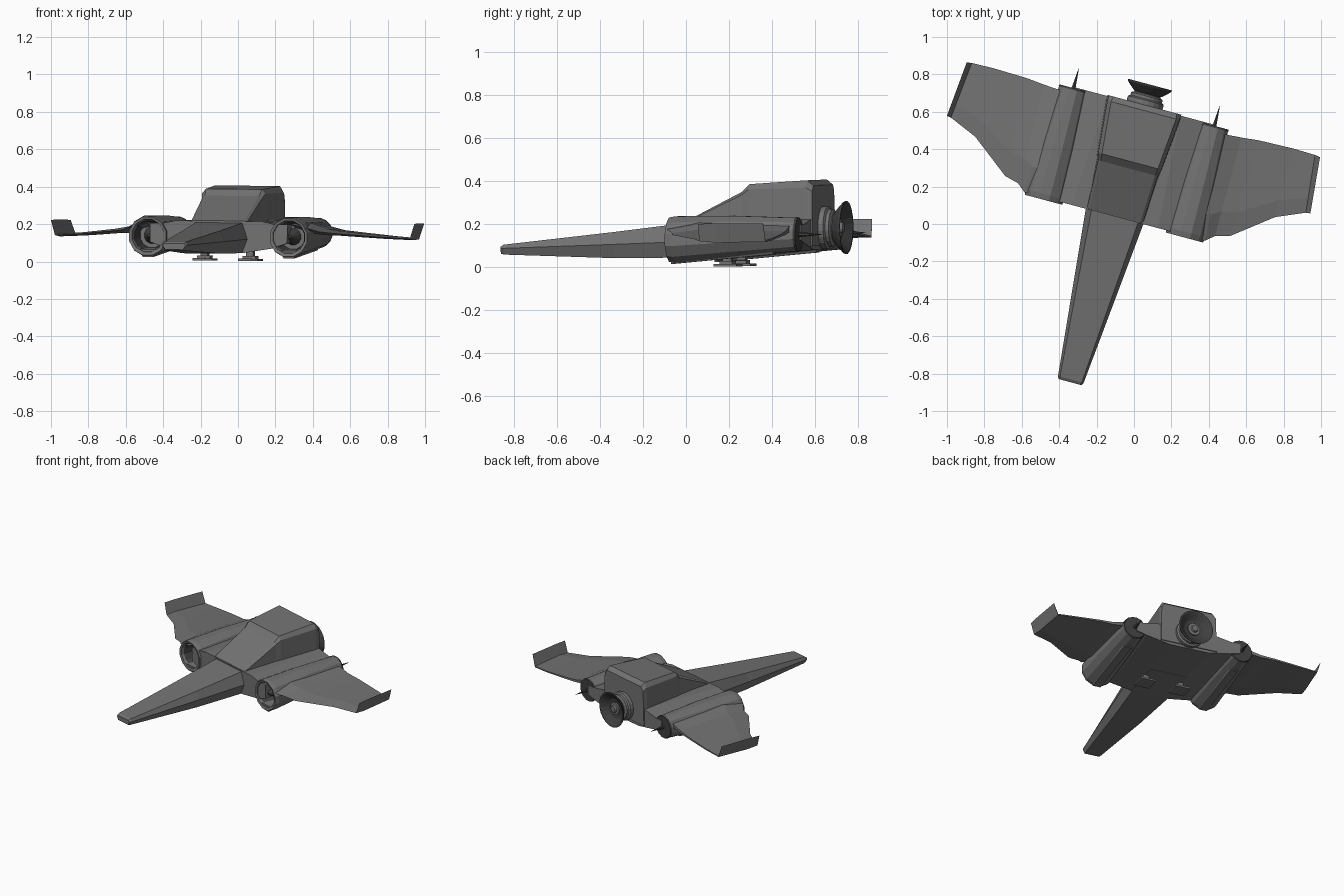
import bpy, bmesh, math
from mathutils import Matrix, Vector

cube = bpy.data.objects.get("Cube")
if cube:
    bpy.data.objects.remove(cube)

# Craft frame: +x is its left, +y its tail; the whole craft is yawed and rolled a little
PLACE = (Matrix.Rotation(math.radians(-15), 4, 'Z')
         @ Matrix.Rotation(math.radians(0.6), 4, 'Y')
         @ Matrix.Translation((-0.112, 0, 0)))


def material(name, value):
    m = bpy.data.materials.new(name)
    m.use_nodes = True
    colour = (value, value, value, 1)
    m.diffuse_color = colour
    m.node_tree.nodes["Principled BSDF"].inputs["Base Color"].default_value = colour
    return m


HULL = material("hull grey", 0.17)
DARK = material("dark engine grey", 0.05)


def loft(name, rings, mat=HULL, caps=True, mirror=False):
    """Skin a list of equal-length rings; optionally add the mirrored twin."""
    sides = [(1, "left_" + name), (-1, "right_" + name)] if mirror else [(1, name)]
    for side, label in sides:
        bm = bmesh.new()
        loops = [[bm.verts.new(PLACE @ Vector((side * x, y, z))) for x, y, z in r]
                 for r in rings]
        n = len(loops[0])
        for a, b in zip(loops, loops[1:]):
            for i in range(n):
                j = (i + 1) % n
                bm.faces.new((a[i], a[j], b[j], b[i]))
        if caps:
            bm.faces.new(loops[0])
            bm.faces.new(loops[-1])
        bmesh.ops.recalc_face_normals(bm, faces=bm.faces)
        me = bpy.data.meshes.new(label)
        bm.to_mesh(me)
        bm.free()
        me.materials.append(mat)
        bpy.context.collection.objects.link(bpy.data.objects.new(label, me))


def section(y, half):
    """Symmetric closed ring from right-hand half points listed top to bottom."""
    return [(x, y, z) for x, z in half] + [(-x, y, z) for x, z in reversed(half)]


def circle(cx, y, cz, r, n):
    return [(cx + r * math.cos(math.tau * (i + 0.5) / n), y,
             cz + r * math.sin(math.tau * (i + 0.5) / n)) for i in range(n)]


# Long tapering nose
loft("nose_fuselage", [
    section(-0.905, [(0.055, 0.095), (0.064, 0.085), (0.05, 0.062)]),
    section(-0.89, [(0.06, 0.104), (0.071, 0.087), (0.055, 0.058)]),
    section(-0.35, [(0.102, 0.163), (0.124, 0.106), (0.1, 0.042)]),
    section(0.02, [(0.13, 0.207), (0.16, 0.12), (0.13, 0.045)]),
    section(0.3, [(0.13, 0.21), (0.16, 0.12), (0.13, 0.06)]),
])

# Wide centre body carrying the engines
loft("centre_body", [
    section(0.012, [(0.24, 0.215), (0.31, 0.2), (0.38, 0.2), (0.38, 0.1), (0.29, 0.07), (0.14, 0.046)]),
    section(0.624, [(0.2, 0.222), (0.33, 0.2), (0.38, 0.2), (0.38, 0.13), (0.3, 0.11), (0.14, 0.08)]),
])

# Sloped windshield and raised cabin
loft("cabin", [
    section(0.015, [(0.14, 0.217), (0.155, 0.21), (0.155, 0.12)]),
    section(0.28, [(0.15, 0.35), (0.165, 0.335), (0.175, 0.12)]),
    section(0.318, [(0.155, 0.386), (0.175, 0.362), (0.18, 0.12)]),
    section(0.6, [(0.18, 0.404), (0.2, 0.37), (0.208, 0.1)]),
    section(0.63, [(0.175, 0.38), (0.198, 0.352), (0.204, 0.1)]),
])

# Engine nacelles: outer shell, rim and intake tunnel in one skin
NX = 0.39
loft("nacelle", [
    circle(NX, 0.61, 0.155, 0.08, 12),
    circle(NX, 0.3, 0.145, 0.1, 12),
    circle(NX, 0.03, 0.131, 0.112, 12),
    circle(NX, 0.0, 0.131, 0.106, 12),
    circle(NX, 0.004, 0.133, 0.09, 12),
    circle(NX, 0.1, 0.135, 0.07, 12),
], mirror=True)
loft("intake_lining", [circle(NX, 0.02, 0.133, 0.083, 12),
                       circle(NX, 0.095, 0.135, 0.068, 12)], DARK, False, True)
loft("intake_spinner", [circle(NX, 0.095, 0.135, 0.045, 12),
                        circle(NX, 0.03, 0.135, 0.008, 12)], DARK, mirror=True)
loft("nacelle_keel", [
    [(NX - 0.05, y, 0.06 + d), (NX + 0.05, y, 0.06 + d),
     (NX + 0.028, y, 0.018 + d), (NX - 0.028, y, 0.018 + d)]
    for y, d in ((0.01, 0), (0.5, 0.045))], mirror=True)
loft("exhaust_disc", [circle(NX, 0.608, 0.155, 0.082, 16),
                      circle(NX, 0.618, 0.155, 0.078, 16)], DARK, mirror=True)
loft("exhaust_spike", [circle(NX, 0.61, 0.155, 0.013, 6),
                       circle(NX, 0.727, 0.155, 0.001, 6)], DARK, mirror=True)


# Gull wings with upturned tips: front x, rear x, front y, rear y, height, thickness
def wing_ring(xf, xr, yf, yr, z, t):
    xm, ym = xf + (xr - xf) * 0.25, yf + (yr - yf) * 0.25
    return [(xf, yf, z), (xm, ym, z + t / 2), (xr, yr, z + t / 4),
            (xr, yr, z - t / 4), (xm, ym, z - t / 2)]


loft("wing", [wing_ring(*s) for s in (
    (0.4, 0.4, 0.02, 0.59, 0.2, 0.06),
    (0.5, 0.47, 0.012, 0.59, 0.178, 0.05),
    (0.545, 0.545, 0.05, 0.595, 0.163, 0.035),
    (0.622, 0.645, 0.07, 0.605, 0.155, 0.024),
    (0.83, 0.83, 0.231, 0.61, 0.138, 0.018),
    (0.982, 0.95, 0.296, 0.607, 0.13, 0.014),
    (1.006, 0.978, 0.299, 0.603, 0.21, 0.006),
)], mirror=True)


# Main rocket nozzle: stepped collar and flared bell
def lathe(profile, n=20):
    return [circle(0, y, 0.183, r, n) for r, y in profile]


loft("nozzle_collar", lathe([(0.092, 0.61), (0.1, 0.635), (0.1, 0.655), (0.088, 0.662),
                             (0.088, 0.678), (0.072, 0.686), (0.068, 0.7)]))
loft("nozzle_bell", lathe([(0.07, 0.688), (0.086, 0.7), (0.12, 0.731), (0.124, 0.742),
                           (0.114, 0.74), (0.07, 0.706), (0.05, 0.702)]), DARK)
loft("nozzle_core", lathe([(0.045, 0.695), (0.045, 0.712), (0.026, 0.714),
                           (0.022, 0.728)], 12))


# Landing pads on short struts
def box(name, x, y, z0, z1, w, d):
    loft(name, [[(x + i * w, y + j * d, z) for i, j in ((-1, -1), (1, -1), (1, 1), (-1, 1))]
                for z in (z0, z1)], mirror=True)


box("landing_pad", 0.126, 0.205, 0.003, 0.015, 0.055, 0.055)
box("pad_block", 0.126, 0.205, 0.014, 0.03, 0.035, 0.03)
box("pad_strut", 0.126, 0.205, 0.028, 0.07, 0.02, 0.02)
